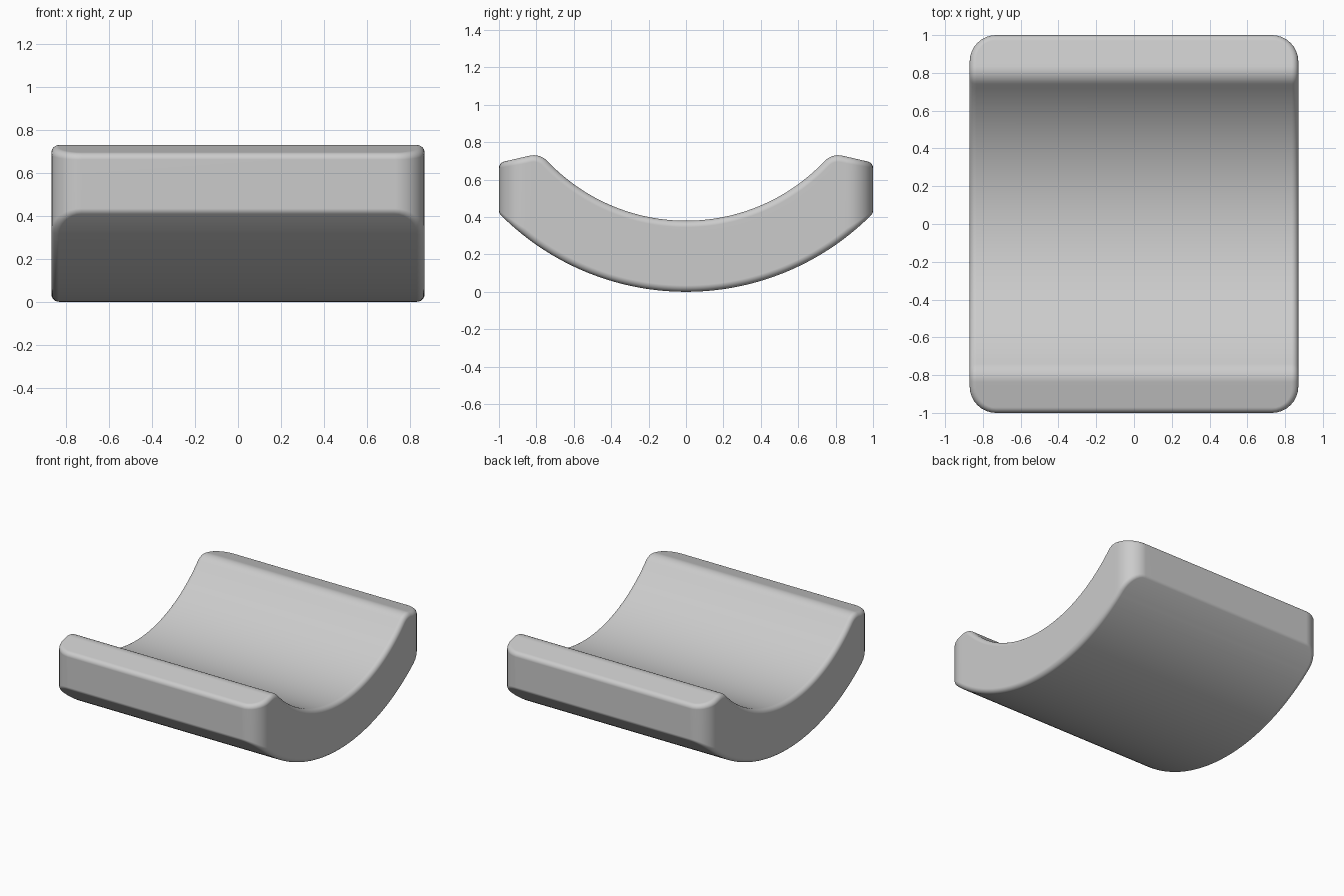
import bpy, bmesh
from math import sqrt, sin, cos, pi
from mathutils import Vector

if "Cube" in bpy.data.objects:
    bpy.data.objects.remove(bpy.data.objects["Cube"])

# Overall sizes
HALF_X, HALF_Y, CORNER = 0.87, 1.0, 0.14   # plan outline
EDGE = 0.035                               # rounding of all edges
AXIS_Z, OUTER, INNER = 1.4, 1.4, 1.02      # concentric trough arcs
RIM_Z, RIM_SLOPE, LIP = 0.69, -0.23, 0.1   # sloping rim and its rounded lip
STEPS = 8

# Centre of the lip rounding: tangent to the inner arc and to the rim line
norm = sqrt(1 + RIM_SLOPE ** 2)
k = AXIS_Z - (RIM_Z - RIM_SLOPE - LIP * norm)
a, b, c = norm ** 2, -2 * k * RIM_SLOPE, k * k - (INNER + LIP) ** 2
lip_y = (-b + sqrt(b * b - 4 * a * c)) / (2 * a)
lip_z = AXIS_Z - k + RIM_SLOPE * lip_y
lip_r = LIP - EDGE
lip_start = lip_y * (1 - lip_r / (INNER + LIP))
lip_end = lip_y - lip_r * RIM_SLOPE / norm


def top_core(y):
    """Height and normal of the top, inset by the edge rounding."""
    s, y = (1 if y >= 0 else -1), abs(y)
    if y <= lip_start:
        drop = sqrt((INNER + EDGE) ** 2 - y * y)
        return AXIS_Z - drop, Vector((0, -s * y, drop)).normalized()
    if y <= lip_end:
        rise = sqrt(lip_r ** 2 - (y - lip_y) ** 2)
        return lip_z + rise, Vector((0, s * (y - lip_y), rise)).normalized()
    z = RIM_Z + RIM_SLOPE * (y - HALF_Y) - EDGE * norm
    return z, Vector((0, -s * RIM_SLOPE, 1)).normalized()


def bottom_core(y):
    """Height and normal of the underside, inset by the edge rounding."""
    drop = sqrt((OUTER - EDGE) ** 2 - y * y)
    return AXIS_Z - drop, Vector((0, y, -drop)).normalized()


# Right half of the plan outline: (x, y, outward direction), front to back
core_x, core_y, core_r = HALF_X - EDGE, HALF_Y - EDGE, CORNER - EDGE
flat_y = HALF_Y - CORNER
back = []
for i in range(STEPS + 1):
    t = pi / 2 * i / STEPS
    back.append((core_x - core_r + core_r * cos(t), flat_y + core_r * sin(t),
                 Vector((cos(t), sin(t), 0))))
front = [(x, -y, Vector((h.x, -h.y, 0))) for x, y, h in reversed(back)]
lip = [lip_start + (lip_end - lip_start) * i / STEPS for i in range(STEPS + 1)]
arc = [lip_start * i / 32 for i in range(-31, 32)]
sides = [-y for y in reversed(lip)] + arc + lip
half = front + [(core_x, y, Vector((1, 0, 0))) for y in sides] + back
outline = half + [(-x, y, Vector((-h.x, h.y, 0))) for x, y, h in reversed(half)]

# Rings from the rounded top edge, down the wall, to the rounded bottom edge
bm = bmesh.new()
rings = []
for core, order in ((top_core, range(STEPS + 1)),
                    (bottom_core, range(STEPS, -1, -1))):
    for i in order:
        ring = []
        for x, y, h in outline:
            z, n = core(y)
            ring.append(bm.verts.new(Vector((x, y, z)) + EDGE * n.slerp(h, i / STEPS)))
        rings.append(ring)
count = len(outline)
for upper, lower in zip(rings, rings[1:]):
    for i in range(count):
        j = (i + 1) % count
        bm.faces.new((upper[i], lower[i], lower[j], upper[j]))

# Top and underside, strip by strip across the width
for ring in (rings[0], rings[-1]):
    for i in range(len(half) - 1):
        bm.faces.new((ring[i], ring[i + 1], ring[count - 2 - i], ring[count - 1 - i]))
bmesh.ops.recalc_face_normals(bm, faces=bm.faces)
for f in bm.faces:
    f.smooth = True

mesh = bpy.data.meshes.new("curved_cradle")
bm.to_mesh(mesh)
bm.free()
cradle = bpy.data.objects.new("curved_cradle", mesh)
bpy.context.collection.objects.link(cradle)
cradle.modifiers.new("even_shading", "WEIGHTED_NORMAL")

# Plain grey finish
grey = bpy.data.materials.new("light_grey")
grey.use_nodes = True
colour = (0.6, 0.6, 0.6, 1)
grey.diffuse_color = colour
grey.node_tree.nodes["Principled BSDF"].inputs["Base Color"].default_value = colour
mesh.materials.append(grey)
